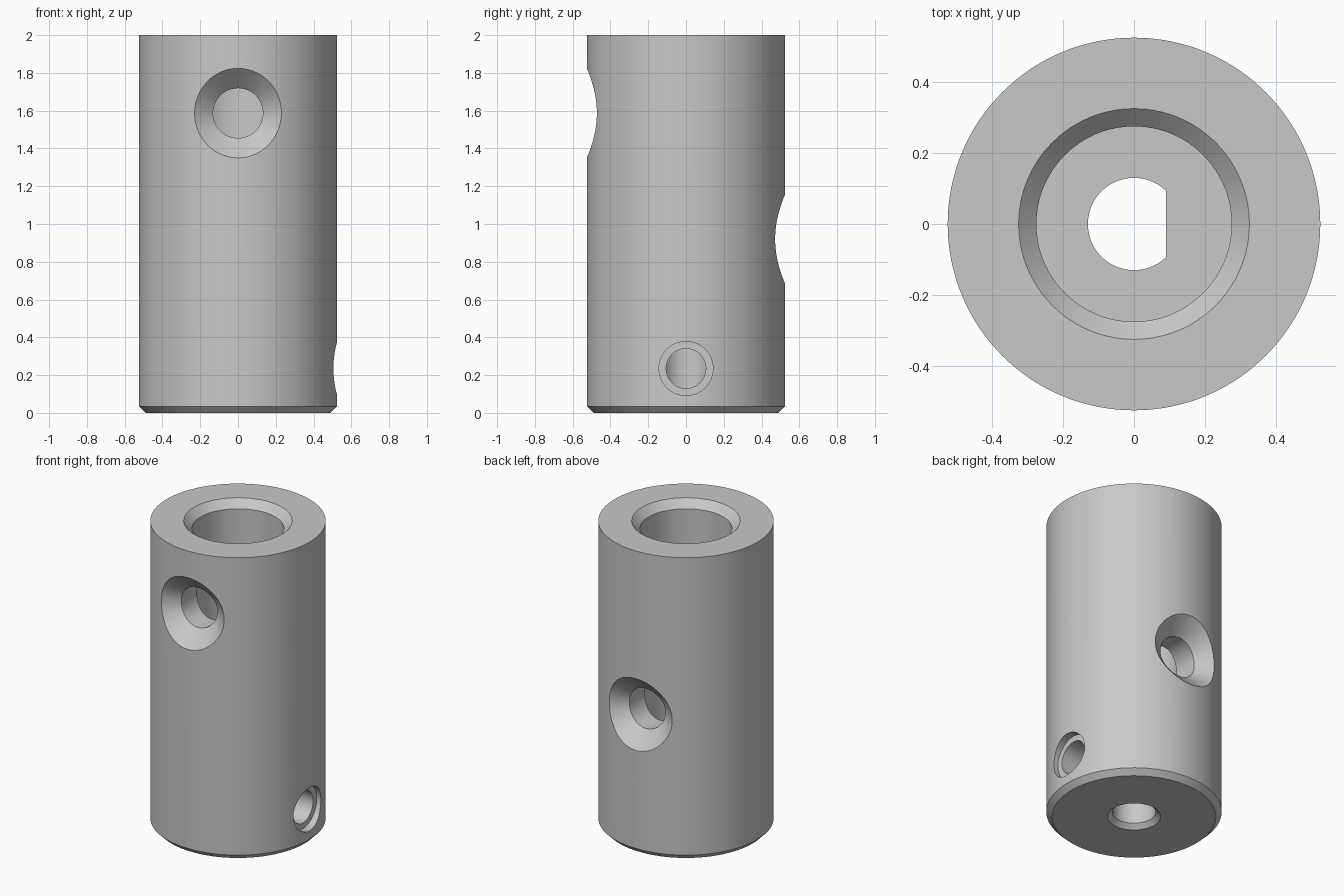
import bpy, bmesh
from math import cos, sin, pi, sqrt, radians, acos
from mathutils import Matrix

if "Cube" in bpy.data.objects:
    bpy.data.objects.remove(bpy.data.objects["Cube"])

R, HEIGHT, FLOOR = 0.525, 2.0, 0.48      # outer radius, length, bore floor
SEGS = 128

grey = bpy.data.materials.new("satin_grey")
grey.use_nodes = True
grey.diffuse_color = (0.58, 0.58, 0.58, 1)
grey.node_tree.nodes["Principled BSDF"].inputs["Base Color"].default_value = grey.diffuse_color


def loft(name, rings, matrix=Matrix()):
    """Closed solid through equal-length rings of points, capped at both ends."""
    bm = bmesh.new()
    loops = [[bm.verts.new(matrix @ Matrix.Translation(p).translation) for p in ring] for ring in rings]
    n = len(loops[0])
    for a, b in zip(loops, loops[1:]):
        for i in range(n):
            j = (i + 1) % n
            bm.faces.new((a[i], a[j], b[j], b[i]))
    bm.faces.new(loops[0])
    bm.faces.new(loops[-1])
    bmesh.ops.recalc_face_normals(bm, faces=bm.faces)
    mesh = bpy.data.meshes.new(name)
    bm.to_mesh(mesh)
    bm.free()
    mesh.materials.append(grey)
    obj = bpy.data.objects.new(name, mesh)
    bpy.context.collection.objects.link(obj)
    return obj


def turned(name, profile, matrix=Matrix(), segs=SEGS):
    """Solid of revolution about z from (radius, height) pairs."""
    angles = [2 * pi * i / segs for i in range(segs)]
    return loft(name, [[(r * cos(a), r * sin(a), z) for a in angles] for r, z in profile], matrix)


def bevelled_hole(name, z, turn):
    """Radial hole whose bevel has a constant width along the curved wall."""
    r, bevel, segs = 0.132, 0.105, 64
    rings = [[], [], []]
    for i in range(segs):
        c, s = cos(2 * pi * i / segs), sin(2 * pi * i / segs)
        rim_x, rim_z = 0.23 * c, 0.237 * s
        rim_y = -sqrt(R * R - rim_x ** 2)
        in_y = -sqrt(R * R - (r * c) ** 2) + bevel
        # Carry the bevel slope on past the wall
        rings[0].append((2 * rim_x - r * c, 2 * rim_y - in_y, z + 2 * rim_z - r * s))
        rings[1].append((r * c, in_y, z + r * s))
        rings[2].append((r * c, -0.1, z + r * s))
    return loft(name, rings, Matrix.Rotation(turn, 4, 'Z'))


# Tube body with bottom chamfer
body = turned("coupling_body", [(0.49, 0), (R, 0.035), (R, HEIGHT)])

# Main bore with chamfered mouth
cutters = [turned("bore_cutter", [(0.275, FLOOR), (0.275, HEIGHT - 0.05),
                                  (0.325, HEIGHT), (0.425, HEIGHT + 0.1)])]

# Chamfered round entry in the base
cutters.append(turned("entry_cutter", [(0.26, -0.1), (0.16, 0), (0.13, 0.03), (0.13, 0.065)], segs=64))

# D-shaped shaft hole, flat on the +x side
half = acos(0.09 / 0.13)
arc = [half + (2 * pi - 2 * half) * i / 56 for i in range(57)]
cutters.append(loft("shaft_cutter", [[(0.13 * cos(a), 0.13 * sin(a), z) for a in arc]
                                     for z in (0.05, FLOOR + 0.1)]))

# Front and back bevelled holes
cutters.append(bevelled_hole("front_hole_cutter", 1.587, 0))
cutters.append(bevelled_hole("back_hole_cutter", 0.92, pi))

# Counterbored screw hole on the +x side
sideways = Matrix.Translation((0, 0, 0.235)) @ Matrix.Rotation(pi / 2, 4, 'Y')
cutters.append(turned("screw_hole_cutter", [(0.105, 0.05), (0.105, 0.475), (0.143, 0.475), (0.143, 0.7)],
                      sideways, 64))

# Cut everything out of the body
bpy.ops.object.select_all(action='DESELECT')
bpy.context.view_layer.objects.active = body
body.select_set(True)
for cutter in cutters:
    cutter.hide_render = True
    mod = body.modifiers.new(cutter.name, 'BOOLEAN')
    mod.operation, mod.solver, mod.object = 'DIFFERENCE', 'EXACT', cutter
    bpy.ops.object.modifier_apply(modifier=mod.name)
    bpy.data.objects.remove(cutter)

bpy.ops.object.shade_smooth_by_angle(angle=radians(25))
